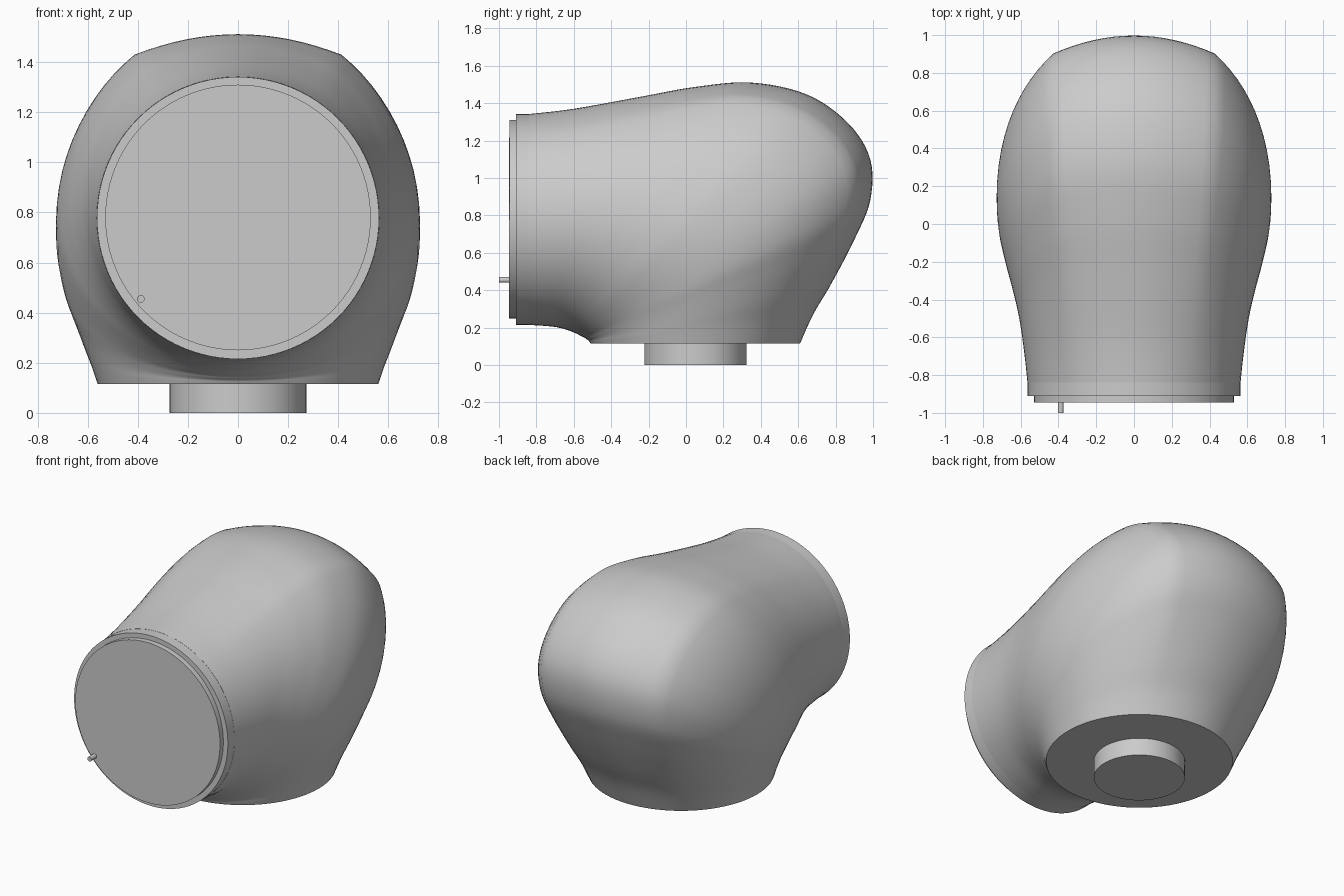
import bpy, bmesh, math
from mathutils import Vector

if "Cube" in bpy.data.objects:
    bpy.data.objects.remove(bpy.data.objects["Cube"])

grey = bpy.data.materials.new("plain_grey")
grey.diffuse_color = (0.6, 0.6, 0.6, 1)
grey.use_nodes = True
grey.node_tree.nodes["Principled BSDF"].inputs["Base Color"].default_value = grey.diffuse_color

# Stations: outer (y, z), inner (y, z), half width, corner strength
STATIONS = [
    (-.84, 1.342, -.84, .214, .564, 0),
    (-.60, 1.370, -.78, .211, .580, .2),
    (-.25, 1.433, -.71, .205, .610, .5),
    (.05, 1.487, -.66, .195, .647, .8),
    (.35, 1.510, -.62, .182, .687, 1),
    (.65, 1.445, -.59, .170, .720, 1),
    (.87, 1.290, -.57, .160, .727, 1),
    (.985, 1.10, -.555, .152, .718, 1),
    (.985, .88, -.54, .145, .695, .9),
    (.90, .67, -.53, .137, .660, .7),
    (.78, .44, -.52, .130, .620, .4),
    (.68, .27, -.515, .123, .588, .2),
    (.61, .115, -.51, .115, .560, 0),
]
STEPS, HALF = 6, 40


def station(i, f):
    """Smooth curve through the stations."""
    n = len(STATIONS) - 1
    a, b, c, d = (STATIONS[max(0, min(n, i + k))] for k in (-1, 0, 1, 2))
    return [q + .5 * f * (r - p + f * (2*p - 5*q + 4*r - s + f * (3*(q - r) + s - p)))
            for p, q, r, s in zip(a, b, c, d)]


def half_section(j, k):
    """(x, v) on half a section: round when k = 0, with a flat-topped corner when k = 1."""
    a = math.pi * j / HALF
    x0, v0 = math.sin(a), .5 - .5 * math.cos(a)
    corner_j, vc = 32, .94
    xc = math.sqrt(1 - ((vc - .5) / .55) ** 2)
    if j <= HALF / 2:
        x1, v1 = x0, v0
    elif j <= corner_j:
        f = (j - HALF / 2) / (corner_j - HALF / 2)
        v1 = .5 + .55 * math.sin(f * math.asin((vc - .5) / .55))
        x1 = math.sqrt(1 - ((v1 - .5) / .55) ** 2)
    else:
        x1 = xc * (HALF - j) / (HALF - corner_j)
        v1 = 1 - (1 - vc) * (x1 / xc) ** 2
    return x0 + (x1 - x0) * k, v0 + (v1 - v0) * k


def finish(name, bm, angle):
    bmesh.ops.recalc_face_normals(bm, faces=bm.faces)
    me = bpy.data.meshes.new(name)
    bm.to_mesh(me)
    bm.free()
    me.materials.append(grey)
    ob = bpy.data.objects.new(name, me)
    bpy.context.collection.objects.link(ob)
    bpy.ops.object.select_all(action='DESELECT')
    ob.select_set(True)
    bpy.context.view_layer.objects.active = ob
    bpy.ops.object.shade_smooth_by_angle(angle=math.radians(angle))
    return ob


def cylinder(name, start, end, radius, sides=96):
    start, end = Vector(start), Vector(end)
    axis = end - start
    bm = bmesh.new()
    bmesh.ops.create_cone(bm, cap_ends=True, segments=sides, radius1=radius,
                          radius2=radius, depth=axis.length)
    turn = axis.to_track_quat('Z', 'Y').to_matrix().to_4x4()
    bmesh.ops.transform(bm, matrix=turn, verts=bm.verts)
    bmesh.ops.translate(bm, vec=(start + end) / 2, verts=bm.verts)
    return finish(name, bm, 40)


# Bent, bulging housing lofted from the front ring to the flat base
bm = bmesh.new()
rings = []
last = len(STATIONS) - 1
for n in range(last * STEPS + 1):
    i = min(n // STEPS, last - 1)
    oy, oz, iy, iz, w, k = station(i, n / STEPS - i)
    half = [half_section(j, max(0, min(1, k))) for j in range(HALF + 1)]
    loop = half + [(-x, v) for x, v in half[-2:0:-1]]
    rings.append([bm.verts.new((w * x, iy + (oy - iy) * v, iz + (oz - iz) * v))
                  for x, v in loop])
for a, b in zip(rings, rings[1:]):
    for j in range(len(a)):
        m = (j + 1) % len(a)
        bm.faces.new((a[j], a[m], b[m], b[j]))
bm.faces.new(rings[0])
bm.faces.new(rings[-1])
finish("housing", bm, 45)

# Front rim, cover disc and small pin
cylinder("front_rim", (0, -.84, .778), (0, -.91, .778), .563)
cylinder("cover_disc", (0, -.90, .78), (0, -.945, .78), .53)
cylinder("pin", (-.388, -.94, .455), (-.388, -1, .455), .015, 24)

# Round foot under the base
cylinder("foot", (0, .05, 0), (0, .05, .13), .273)
